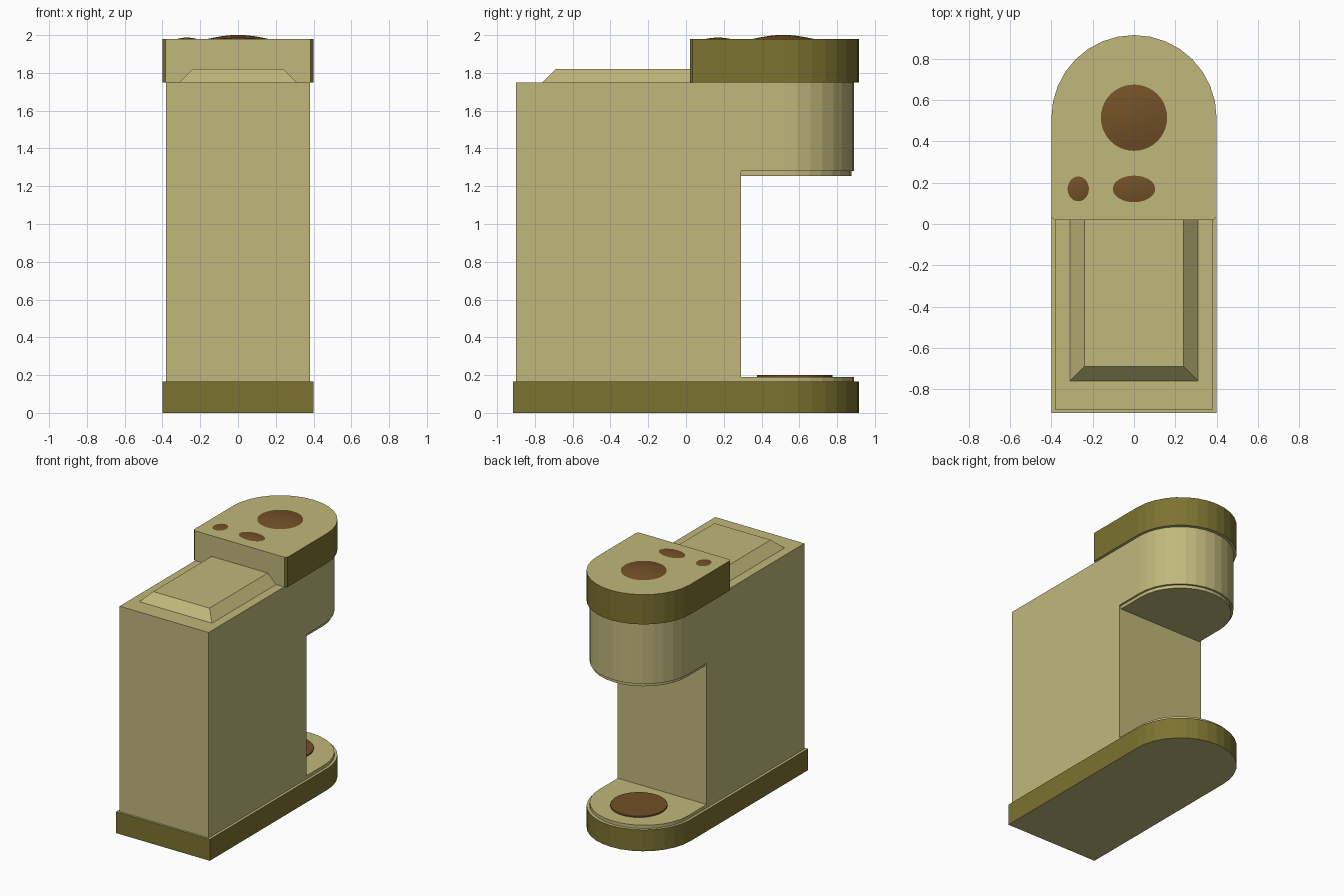
import bpy, bmesh
from math import pi, cos, sin

if "Cube" in bpy.data.objects:
    bpy.data.objects.remove(bpy.data.objects["Cube"])


def material(name, rgb):
    m = bpy.data.materials.new(name)
    m.diffuse_color = (*rgb, 1)
    m.use_nodes = True
    m.node_tree.nodes["Principled BSDF"].inputs["Base Color"].default_value = m.diffuse_color
    return m


KHAKI = material("khaki", (0.53, 0.48, 0.20))
OLIVE = material("dark_olive", (0.20, 0.17, 0.03))
BROWN = material("brown", (0.17, 0.08, 0.02))
ARC_Y = 0.515  # centre of the rounded end


def finish(name, bm, *mats):
    bmesh.ops.recalc_face_normals(bm, faces=bm.faces)
    me = bpy.data.meshes.new(name)
    bm.to_mesh(me)
    bm.free()
    for m in mats:
        me.materials.append(m)
    ob = bpy.data.objects.new(name, me)
    bpy.context.collection.objects.link(ob)
    return ob


def d_outline(w, back, ry, cut=0.0, n=16):
    """Straight sides from y=back, closed by a half ellipse at +y."""
    start = [(-w, back + cut), (-w + cut, back), (w - cut, back), (w, back + cut)] if cut \
        else [(-w, back), (w, back)]
    return start + [(w * cos(pi * i / n), ARC_Y + ry * sin(pi * i / n)) for i in range(n + 1)]


def prism(name, pts, z0, z1, side=None):
    """Extrude an outline; optional second material on the side walls."""
    bm = bmesh.new()
    face = bm.faces.new([bm.verts.new((x, y, z0)) for x, y in pts])
    ext = bmesh.ops.extrude_face_region(bm, geom=[face], use_keep_orig=True)["geom"]
    bmesh.ops.translate(bm, vec=(0, 0, z1 - z0),
                        verts=[g for g in ext if isinstance(g, bmesh.types.BMVert)])
    bm.normal_update()
    if side:
        for f in bm.faces:
            if abs(f.normal.z) < 0.5:
                f.material_index = 1
    return finish(name, bm, KHAKI, *([side] if side else []))


def lathe(name, centre, rx, ry, profile, n=40):
    """Round part from (radius fraction, z) points, closed at both ends."""
    bm = bmesh.new()
    rings = [[bm.verts.new((centre[0] + rx * f * cos(2 * pi * i / n),
                            centre[1] + ry * f * sin(2 * pi * i / n), z)) for i in range(n)]
             for f, z in profile]
    for a, b in zip(rings, rings[1:]):
        for i in range(n):
            j = (i + 1) % n
            bm.faces.new((a[i], a[j], b[j], b[i]))
    bm.faces.new(rings[0][::-1])
    bm.faces.new(rings[-1])
    return finish(name, bm, BROWN)


# Base plate with dark rim
prism("base", d_outline(0.40, -0.915, 0.40), 0, 0.165, OLIVE)

# Body: one rounded prism with the cup opening cut away, leaving the tray
body = prism("body", d_outline(0.38, -0.90, 0.375), 0.165, 1.75)
cutter = prism("opening_cutter", [(-1, 0.29), (1, 0.29), (1, 1.2), (-1, 1.2)], 0.19, 1.28)
cut = body.modifiers.new("opening", "BOOLEAN")
cut.operation = "DIFFERENCE"
cut.solver = "EXACT"
cut.object = cutter
cutter.hide_render = True
cutter.hide_viewport = True

# Recessed lip under the head
prism("head_lip", d_outline(0.365, 0.29, 0.36), 1.255, 1.28)

# Head cap: dark wall, light flat face toward the lid
cap = prism("head_cap", d_outline(0.40, 0.02, 0.40, cut=0.015), 1.75, 1.98, OLIVE)
for p in cap.data.polygons:
    if abs(p.normal.y) > 0.99 and p.center.y < 0.1:
        p.material_index = 0

# Sloped lid on the water tank
bm = bmesh.new()
low = [(-0.31, -0.76), (0.31, -0.76), (0.31, 0.03), (-0.31, 0.03)]
high = [(-0.24, -0.69), (0.24, -0.69), (0.24, 0.03), (-0.24, 0.03)]
a = [bm.verts.new((x, y, 1.75)) for x, y in low]
b = [bm.verts.new((x, y, 1.82)) for x, y in high]
bm.faces.new(a)
bm.faces.new(b)
for i in range(4):
    j = (i + 1) % 4
    bm.faces.new((a[i], a[j], b[j], b[i]))
finish("tank_lid", bm, KHAKI)

# Shallow domed buttons
for name, c, rx, ry, h in (("main_button", (0, ARC_Y), 0.17, 0.17, 0.023),
                           ("oval_button", (0, 0.17), 0.12, 0.075, 0.009),
                           ("small_button", (-0.27, 0.17), 0.06, 0.07, 0.009)):
    dome = [(f, 1.978 + h * cos(f * pi / 2)) for f in (1, 0.9, 0.75, 0.6, 0.45, 0.3, 0.15, 0.03)]
    ob = lathe(name, c, rx, ry, dome)
    for p in ob.data.polygons:
        p.use_smooth = p.normal.z > 0

# Cup rest on the tray
lathe("cup_rest", (0, 0.575), 0.20, 0.20, [(1, 0.185), (1, 0.20)])
